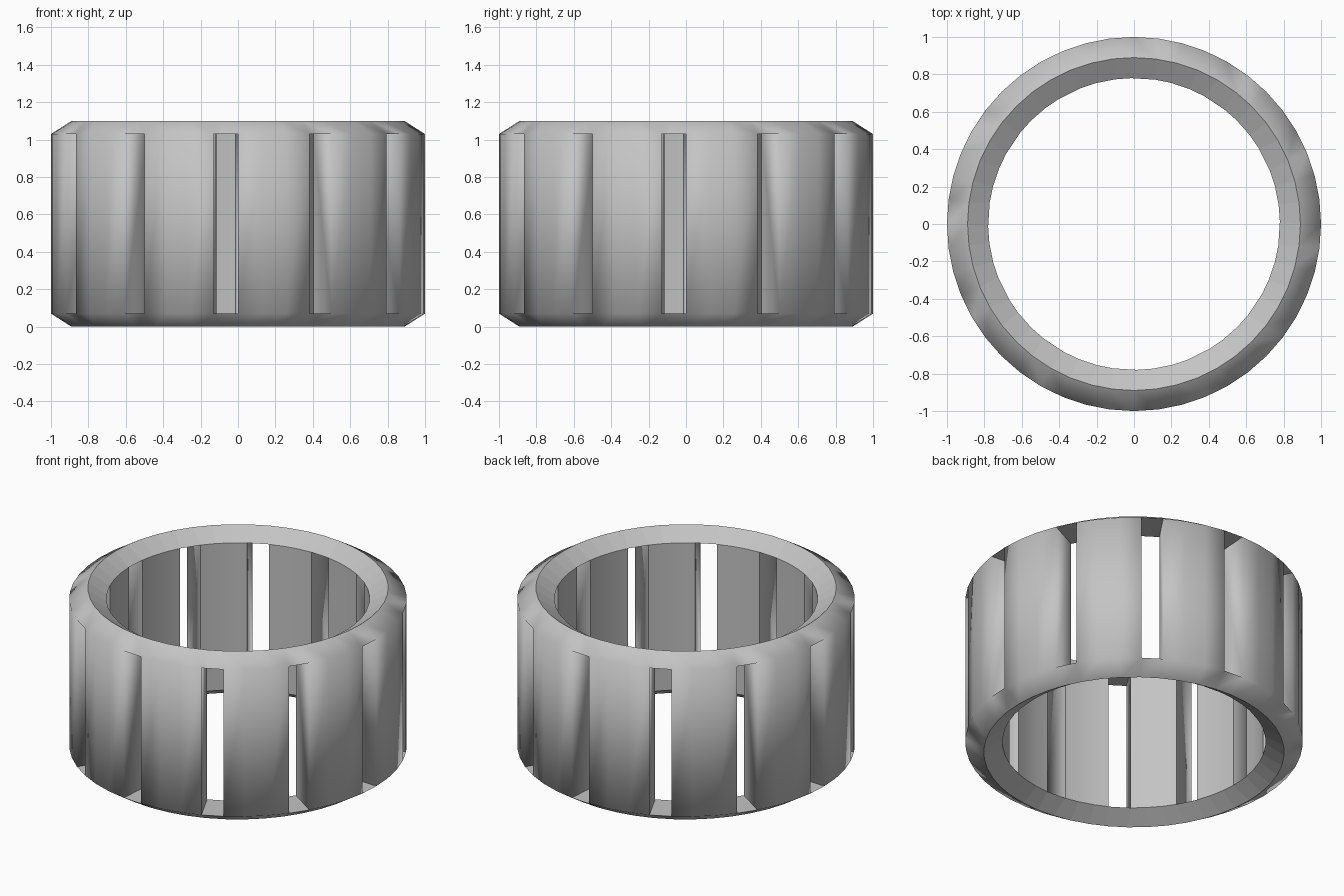
import bpy
import bmesh
from math import sin, cos, asin, radians

cube = bpy.data.objects.get("Cube")
if cube:
    bpy.data.objects.remove(cube, do_unlink=True)

SEGMENTS = 48
STEP = radians(360 / SEGMENTS)
R_OUT, R_RIM, R_IN = 1.0, 0.89, 0.78
HEIGHT, CHAMFER = 1.1, 0.07
# extra angle that keeps the slot walls parallel through the thickness
FLARE = asin(sin(STEP / 2) * R_OUT / R_IN) - STEP / 2

steel = bpy.data.materials.new("grey steel")
steel.use_nodes = True
grey = (0.55, 0.55, 0.55, 1)
steel.diffuse_color = grey
steel.node_tree.nodes["Principled BSDF"].inputs["Base Color"].default_value = grey

bm = bmesh.new()


def ring(radius, z, flare=0.0):
    """One loop of vertices, widened at the slot sides by flare."""
    verts = []
    for k in range(SEGMENTS):
        a = k * STEP
        if k % 4 == 3:
            a -= flare
        elif k % 4 == 0:
            a += flare
        verts.append(bm.verts.new((radius * sin(a), -radius * cos(a), z)))
    return verts


def quad(a, b, c, d, smooth):
    face = bm.faces.new((a, b, c, d))
    face.smooth = smooth
    return face


low, high = CHAMFER, HEIGHT - CHAMFER
rim_low, rim_high = ring(R_RIM, 0), ring(R_RIM, HEIGHT)
out_low, out_high = ring(R_OUT, low), ring(R_OUT, high)
in_low, in_high = ring(R_IN, low, FLARE), ring(R_IN, high, FLARE)
outer, inner = set(), set()

for k in range(SEGMENTS):
    n = (k + 1) % SEGMENTS
    # end rings: outer chamfer and inner cone
    for rim, out, inn in ((rim_low, out_low, in_low), (rim_high, out_high, in_high)):
        outer.add(quad(rim[k], rim[n], out[n], out[k], True))
        quad(rim[k], rim[n], inn[n], inn[k], False)
    if k % 4 == 3:
        # slot ends and slot walls
        for out, inn in ((out_low, in_low), (out_high, in_high)):
            quad(out[k], out[n], inn[n], inn[k], False)
        for i in (k, n):
            outer.add(quad(out_low[i], out_high[i], in_high[i], in_low[i], True))
    else:
        # bar faces
        outer.add(quad(out_low[k], out_low[n], out_high[n], out_high[k], True))
        inner.add(quad(in_low[k], in_low[n], in_high[n], in_high[k], True))

# keep edges crisp wherever two differently shaded zones meet
for edge in bm.edges:
    faces = set(edge.link_faces)
    edge.smooth = faces <= outer or faces <= inner

bmesh.ops.recalc_face_normals(bm, faces=bm.faces)
mesh = bpy.data.meshes.new("slotted_ring")
bm.to_mesh(mesh)
bm.free()
mesh.materials.append(steel)
bpy.context.collection.objects.link(bpy.data.objects.new("slotted_ring", mesh))
